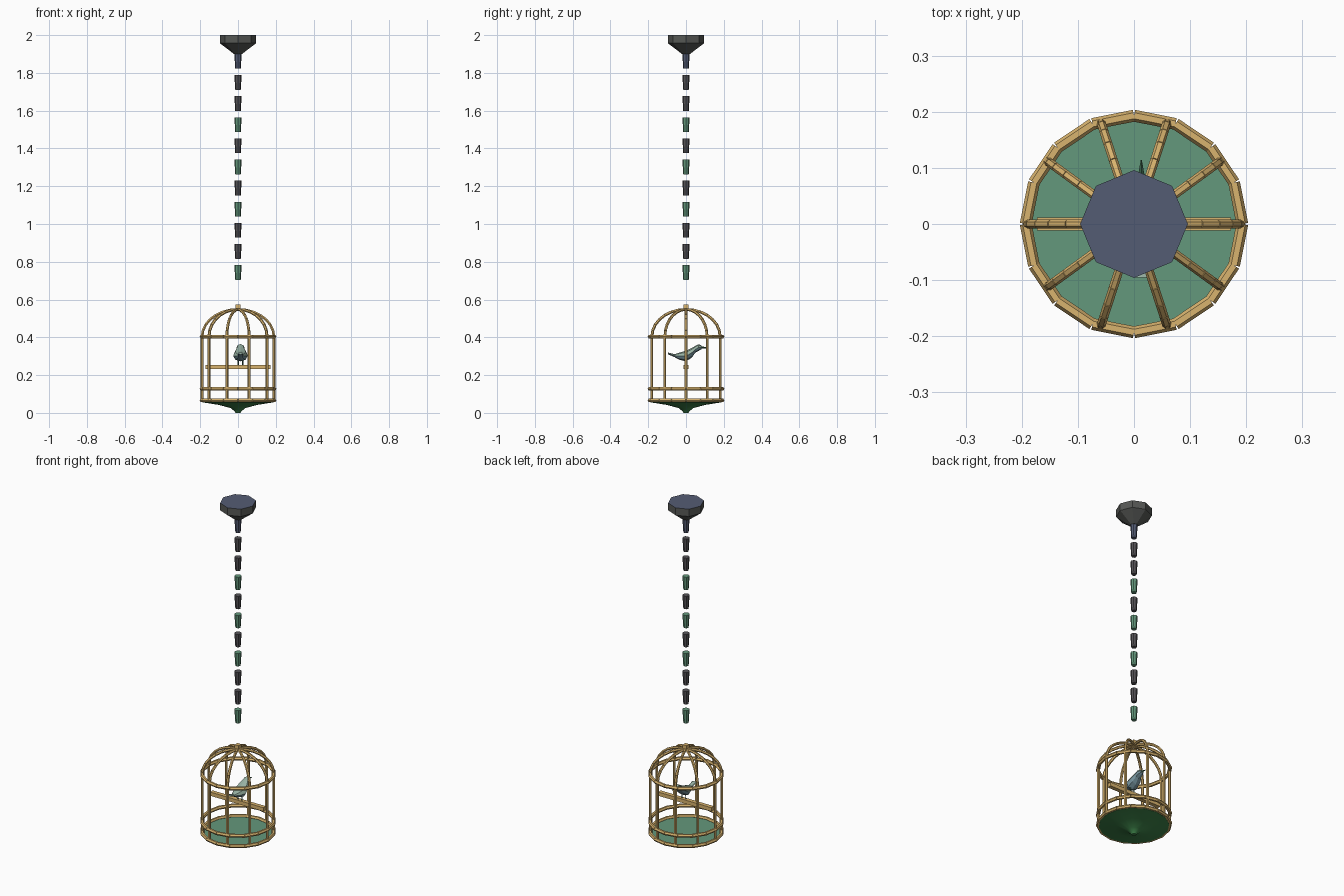
import bpy, bmesh, math
from mathutils import Vector, Matrix

if "Cube" in bpy.data.objects:
    bpy.data.objects.remove(bpy.data.objects["Cube"])


def srgb(r, g, b):
    lin = lambda c: c / 12.92 if c <= 0.04045 else ((c + 0.055) / 1.055) ** 2.4
    return tuple(lin(v / 255) for v in (r, g, b)) + (1.0,)


def material(name, *rgb):
    m = bpy.data.materials.new(name)
    m.diffuse_color = srgb(*rgb)
    m.use_nodes = True
    m.node_tree.nodes["Principled BSDF"].inputs["Base Color"].default_value = m.diffuse_color
    return m


SLATE = material("slate_blue", 84, 92, 116)
CHARCOAL = material("charcoal", 86, 88, 85)
LINK_GREY = material("link_grey", 86, 84, 88)
GREEN = material("soft_green", 100, 152, 124)
DARK_GREEN = material("leaf_green", 62, 132, 74)
CANE = material("golden_cane", 216, 179, 110)
SAGE = material("sage_feather", 152, 178, 164)
BLUE = material("blue_grey_feather", 118, 148, 158)
BEAK = material("dark_beak", 58, 98, 74)


def finish(name, bm, *mats, smooth=False):
    bmesh.ops.recalc_face_normals(bm, faces=bm.faces)
    me = bpy.data.meshes.new(name)
    bm.to_mesh(me)
    bm.free()
    ob = bpy.data.objects.new(name, me)
    bpy.context.collection.objects.link(ob)
    for m in mats:
        me.materials.append(m)
    if smooth:
        me.shade_smooth()
        me.set_sharp_from_angle(angle=math.radians(44))
    return ob


def rod(bm, a, b, r1, r2=None, sides=6):
    """Straight faceted rod from a to b, flat side up when it lies level."""
    a, b = Vector(a), Vector(b)
    d = b - a
    m = (Matrix.Translation((a + b) / 2) @ d.to_track_quat('Z', 'Y').to_matrix().to_4x4()
         @ Matrix.Rotation(math.pi / 6 if sides == 6 else 0, 4, 'Z'))
    bmesh.ops.create_cone(bm, cap_ends=True, segments=sides, radius1=r1,
                          radius2=r1 if r2 is None else r2, depth=d.length, matrix=m)


def loft(bm, rings):
    """Skin a list of equal point rings and close both ends."""
    vs = [[bm.verts.new(p) for p in ring] for ring in rings]
    n = len(vs[0])
    for lo, hi in zip(vs, vs[1:]):
        for i in range(n):
            j = (i + 1) % n
            bm.faces.new((lo[i], lo[j], hi[j], hi[i]))
    bm.faces.new(vs[0][::-1])
    bm.faces.new(vs[-1])


def polar(r, t, z):
    return (r * math.cos(t), r * math.sin(t), z)


def turned(profile, sides):
    return [[polar(r, math.tau * i / sides, z) for i in range(sides)] for r, z in profile]


def block(name, size, at, mat):
    bm = bmesh.new()
    bmesh.ops.create_cube(bm, size=1, matrix=Matrix.Translation(at) @ Matrix.Diagonal((*size, 1)))
    return finish(name, bm, mat)


# Ceiling mount: octagon with a tapered underside
bm = bmesh.new()
loft(bm, turned([(0.021, 1.90), (0.096, 1.957), (0.096, 2.0)], 8))
mount = finish("ceiling_mount", bm, CHARCOAL, SLATE)
for p in mount.data.polygons:
    p.material_index = 1 if p.normal.z > 0.9 else 0

# Hanging chain of separate tapered links
link_mats = [SLATE] + [GREEN if c == "g" else LINK_GREY for c in "ccgcgcgccg"]
for i, mat in enumerate(link_mats):
    top = 1.90 - 0.1118 * i
    bm = bmesh.new()
    rod(bm, (0, 0, top - 0.078), (0, 0, top), 0.0145, 0.0195, 8)
    finish(f"chain_link_{i + 1}", bm, mat)

# Cage base: green floor over a dished cone with a small finial
bm = bmesh.new()
loft(bm, turned([(0.013, 0.0), (0.018, 0.008), (0.038, 0.025), (0.10, 0.042),
                 (0.188, 0.056), (0.188, 0.064)], 16))
base = finish("cage_base", bm, DARK_GREEN, GREEN, smooth=True)
for p in base.data.polygons:
    p.material_index = 1 if p.normal.z > 0.9 else 0

# Hoops, each made of sixteen straight canes
R = 0.193
for name, z in (("base_hoop", 0.066), ("lower_hoop", 0.127), ("upper_hoop", 0.404)):
    bm = bmesh.new()
    for i in range(16):
        rod(bm, polar(R, math.tau * i / 16, z), polar(R, math.tau * (i + 1) / 16, z), 0.0105)
    finish(name, bm, CANE)

# Ten upright bars, each continuing as a curved dome rib
uprights, ribs = bmesh.new(), bmesh.new()
for i in range(10):
    t = math.tau * i / 10
    rod(uprights, polar(0.19, t, 0.06), polar(0.19, t, 0.404), 0.008)
    arc = [polar(0.19 * math.cos(a), t, 0.404 + 0.144 * math.sin(a))
           for a in (math.pi / 2 * k / 7 for k in range(8))]
    for a, b in zip(arc, arc[1:]):
        rod(ribs, a, b, 0.008)
finish("upright_bars", uprights, CANE)
finish("dome_ribs", ribs, CANE)

block("top_knob", (0.026, 0.026, 0.034), (0, 0, 0.558), CANE)
block("perch", (0.346, 0.024, 0.022), (0, 0, 0.243), CANE)

# Bird body: y, z, half width, half height from tail to face
BX = 0.013
sections = [(-0.095, 0.315, 0.014, 0.005), (-0.06, 0.303, 0.014, 0.008),
            (-0.035, 0.300, 0.026, 0.019), (0.0, 0.301, 0.038, 0.028),
            (0.03, 0.318, 0.033, 0.026), (0.05, 0.337, 0.022, 0.018),
            (0.066, 0.346, 0.021, 0.018), (0.083, 0.347, 0.010, 0.009)]
bm = bmesh.new()
loft(bm, [[(BX + w * math.cos(k * math.tau / 8), y, z + h * math.sin(k * math.tau / 8))
           for k in range(8)] for y, z, w, h in sections])
bird = finish("bird_body", bm, SAGE, BLUE)
for p in bird.data.polygons:
    p.material_index = 1 if p.normal.z < -0.1 else 0

# Beak and legs
bm = bmesh.new()
rod(bm, (BX, 0.08, 0.347), (BX, 0.114, 0.344), 0.007, 0.001, 4)
finish("bird_beak", bm, BEAK)
bm = bmesh.new()
for side in (-1, 1):
    rod(bm, (BX + side * 0.012, 0, 0.25), (BX + side * 0.012, 0.002, 0.29), 0.003, sides=4)
finish("bird_legs", bm, BEAK)
